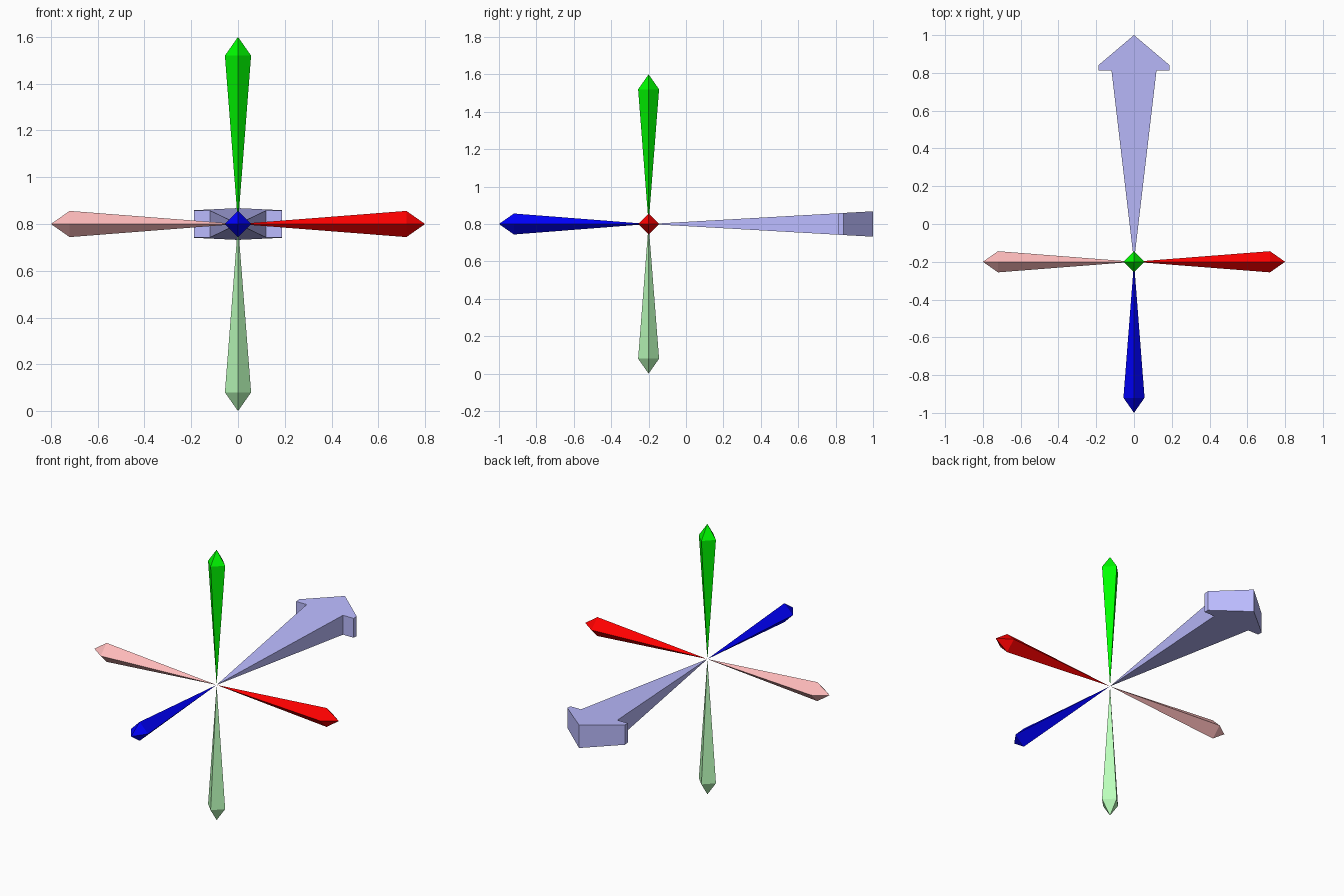
import bpy
from mathutils import Vector

if "Cube" in bpy.data.objects:
    bpy.data.objects.remove(bpy.data.objects["Cube"])

CENTRE = Vector((0, -0.2, 0.8))


def make_part(name, verts, faces, colour):
    mesh = bpy.data.meshes.new(name)
    mesh.from_pydata(verts, [], faces)
    mat = bpy.data.materials.new(name + "_colour")
    mat.diffuse_color = (*colour, 1)
    mat.use_nodes = True
    mat.node_tree.nodes["Principled BSDF"].inputs["Base Color"].default_value = mat.diffuse_color
    mesh.materials.append(mat)
    obj = bpy.data.objects.new(name, mesh)
    bpy.context.collection.objects.link(obj)
    obj.location = CENTRE
    # consistent outward normals
    bpy.context.view_layer.objects.active = obj
    obj.select_set(True)
    bpy.ops.object.mode_set(mode='EDIT')
    bpy.ops.mesh.select_all(action='SELECT')
    bpy.ops.mesh.normals_make_consistent(inside=False)
    bpy.ops.object.mode_set(mode='OBJECT')
    obj.select_set(False)
    return obj


def spike(name, axis, colour, length=0.8, shoulder=0.72, radius=0.056):
    # four-sided needle: point at the centre, diamond shoulder, short tip
    d = Vector(axis)
    u = Vector((d.y, d.z, d.x))
    v = d.cross(u)
    ring = [d * shoulder + s * radius for s in (u, v, -u, -v)]
    verts = [Vector((0, 0, 0))] + ring + [d * length]
    faces = []
    for i in range(4):
        a, b = 1 + i, 1 + (i + 1) % 4
        faces += [(0, b, a), (a, b, 5)]
    return make_part(name, verts, faces, colour)


def arrow(name, colour, length=1.2, half_height=0.068):
    # flat arrow outline whose thickness grows steadily from the pointed tail
    side = [(0.119, 1.012), (0.188, 1.012), (0.188, 1.041)]
    outline = side + [(0, length)] + [(-x, y) for x, y in reversed(side)]
    n = len(outline)
    verts = [(0, 0, 0)]
    for s in (1, -1):
        verts += [(x, y, s * half_height * y / length) for x, y in outline]
    top = list(range(1, n + 1))
    bottom = list(range(n + 1, 2 * n + 1))
    faces = [[0] + top, [0] + bottom[::-1]]
    faces += [(top[i], bottom[i], bottom[i + 1], top[i + 1]) for i in range(n - 1)]
    faces += [(0, bottom[0], top[0]), (0, top[-1], bottom[-1])]
    return make_part(name, verts, faces, colour)


# axis spikes: full colour on the positive side, pale on the opposite side
spike("right_spike", (1, 0, 0), (1, 0, 0))
spike("left_spike", (-1, 0, 0), (1, 0.5, 0.5))
spike("top_spike", (0, 0, 1), (0, 1, 0))
spike("bottom_spike", (0, 0, -1), (0.5, 1, 0.5))
spike("front_spike", (0, -1, 0), (0, 0, 1))

# large arrow pointing to the back
arrow("back_arrow", (0.5, 0.5, 1))
